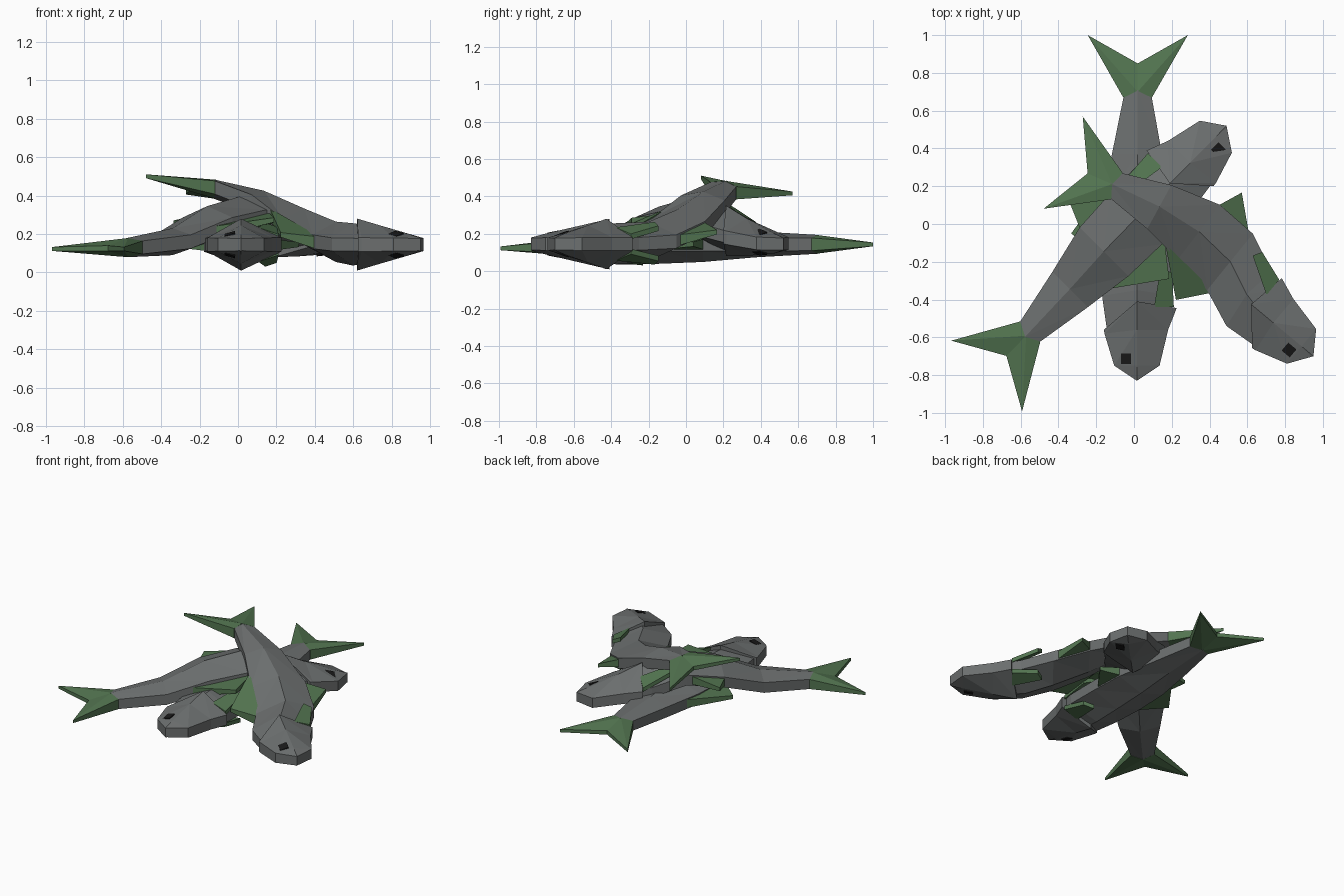
import bpy, bmesh
from math import radians, cos, sin
from mathutils import Vector

if "Cube" in bpy.data.objects:
    bpy.data.objects.remove(bpy.data.objects["Cube"])


def material(name, rgb):
    m = bpy.data.materials.new(name)
    m.diffuse_color = (*rgb, 1)
    m.use_nodes = True
    m.node_tree.nodes["Principled BSDF"].inputs["Base Color"].default_value = m.diffuse_color
    return m


GREY = material("scale_grey", (0.15, 0.16, 0.16))
GREEN = material("fin_green", (0.085, 0.175, 0.08))
BLACK = material("eye_black", (0.01, 0.01, 0.01))

# Spines: distance from nose, x, y, z, direction of the belly side (degrees), roll slope
SPINES = {
    "bottom_fish": [(0, 0.015, -0.83, 0.145, 0, 0), (1.83, 0.02, 1.0, 0.143, 0, 0)],
    "middle_fish": [(0, 0.49, 0.52, 0.145, 135, 0), (0.12, 0.405, 0.433, 0.15, 135, 0),
                    (0.42, 0.19, 0.215, 0.215, 135, 0), (0.68, 0.01, 0.03, 0.29, 135, 0),
                    (0.92, -0.16, -0.145, 0.25, 135, 0), (1.2, -0.34, -0.345, 0.16, 135, 0),
                    (1.5, -0.55, -0.57, 0.13, 135, 0), (1.83, -0.78, -0.805, 0.122, 135, 0)],
    "top_fish": [(0, 0.95, -0.70, 0.145, 50, 0), (0.42, 0.62, -0.425, 0.145, 50, 0),
                 (0.65, 0.53, -0.22, 0.15, 51, 0), (0.88, 0.375, -0.06, 0.22, 51, -0.03),
                 (1.18, 0.15, 0.085, 0.35, 61, -0.1), (1.5, -0.09, 0.2, 0.43, 66, -0.16),
                 (1.83, -0.375, 0.325, 0.458, 67, -0.16)],
}


def place(spine, s, p, z):
    """Map fish coordinates (along, across, up) onto the bent spine."""
    for a, b in zip(spine, spine[1:]):
        if s <= b[0] or b is spine[-1]:
            t = (s - a[0]) / (b[0] - a[0])
            _, x, y, cz, ang, roll = [u + (v - u) * t for u, v in zip(a, b)]
            r = radians(ang)
            return Vector((x + p * cos(r), y + p * sin(r), cz + z + p * roll))


def make(name, spine, verts, faces, mat):
    bm = bmesh.new()
    vs = [bm.verts.new(place(spine, *v)) for v in verts]
    for f in faces:
        bm.faces.new([vs[i] for i in f])
    bmesh.ops.remove_doubles(bm, verts=bm.verts, dist=1e-4)
    bmesh.ops.recalc_face_normals(bm, faces=bm.faces)
    me = bpy.data.meshes.new(name)
    bm.to_mesh(me)
    bm.free()
    me.materials.append(mat)
    ob = bpy.data.objects.new(name, me)
    bpy.context.collection.objects.link(ob)
    return ob


def loft(name, spine, sections, mat):
    """Six-sided sections: back s, ridge s, belly s, back width, belly width, ridge height, edge height."""
    verts, faces = [], []
    for sb, sr, sl, wb, wl, h, e in sections:
        verts += [(sb, -wb, e), (sr, 0, h), (sl, wl, e), (sl, wl, -e), (sr, 0, -h), (sb, -wb, -e)]
    for k in range(len(sections) - 1):
        for i in range(6):
            j = (i + 1) % 6
            a, b, c, d = 6 * k + i, 6 * k + j, 6 * k + 6 + j, 6 * k + 6 + i
            faces += [(a, b, c), (a, c, d)] if i in (0, 3) else [(a, b, d), (b, c, d)]
    n = 6 * (len(sections) - 1)
    for o in (0, n):
        faces += [(o, o + 1, o + 4, o + 5), (o + 1, o + 2, o + 3, o + 4)]
    return make(name, spine, verts, faces, mat)


def plate(name, spine, pts, mat):
    """Flat fin: points are along, across, height of middle, half thickness."""
    n = len(pts)
    verts = [(s, p, z + t) for s, p, z, t in pts] + [(s, p, z - t) for s, p, z, t in pts]
    faces = [tuple(range(n)), tuple(range(2 * n - 1, n - 1, -1))]
    faces += [(i, (i + 1) % n, n + (i + 1) % n, n + i) for i in range(n)]
    return make(name, spine, verts, faces, mat)


HEAD = [(0.004, 0, 0.004, 0.006, 0.006, 0.034, 0.032),
        (0.08, 0.08, 0.08, 0.12, 0.12, 0.056, 0.034),
        (0.25, 0.27, 0.27, 0.172, 0.165, 0.1, 0.036),
        (0.27, 0.42, 0.385, 0.175, 0.21, 0.135, 0.036)]
BODY = [(0.24, 0.36, 0.34, 0.155, 0.17, 0.1, 0.032),
        (0.45, 0.48, 0.45, 0.185, 0.19, 0.11, 0.034),
        (0.68, 0.68, 0.68, 0.195, 0.19, 0.105, 0.036),
        (0.92, 0.92, 0.92, 0.185, 0.18, 0.095, 0.036),
        (1.2, 1.2, 1.2, 0.135, 0.13, 0.07, 0.036),
        (1.5, 1.54, 1.5, 0.075, 0.075, 0.05, 0.034)]

for fish, spine in SPINES.items():
    loft(fish + "_head", spine, HEAD, GREY)
    loft(fish + "_body", spine, BODY, GREY)

    # Forked tail fin, one half per side
    verts, faces = [], []
    for side in (-1, 1):
        o = len(verts)
        for k in (1, -1):
            verts += [(1.53, 0, k * 0.05), (1.5, side * 0.076, k * 0.034),
                      (1.83, side * 0.265, k * 0.01), (1.68, 0, k * 0.014)]
        for q in (0, 4):
            faces += [(o + q, o + q + 1, o + q + 2), (o + q, o + q + 2, o + q + 3)]
        faces += [(o + i, o + i + 1, o + i + 5, o + i + 4) for i in (0, 1, 2)]
    make(fish + "_tail_fin", spine, verts, faces, GREEN)

    # Back fin and belly fin
    plate(fish + "_back_fin", spine, [(0.64, -0.17, 0, 0.034), (0.78, -0.35, 0, 0.012),
                                      (1.05, -0.15, 0, 0.03)], GREEN)
    plate(fish + "_belly_fin", spine, [(0.69, 0.17, 0, 0.03), (0.87, 0.3, 0, 0.012),
                                       (0.93, 0.16, 0, 0.03)], GREEN)

    # Side fins, one on each flank
    for k, label in ((1, "upper"), (-1, "lower")):
        pts = [(0.39, 0.09, 0.075), (0.6, 0.125, 0.1), (0.57, 0.185, 0.08), (0.39, 0.195, 0.04)]
        plate(fish + "_side_fin_" + label, spine, [(s, p, k * z, 0.014) for s, p, z in pts], GREEN)

    # Eyes: thin square plates on both flanks
    for k, label in ((1, "upper"), (-1, "lower")):
        pts = [(0.09, -0.085), (0.09, -0.03), (0.145, -0.03), (0.145, -0.085)]
        plate(fish + "_eye_" + label, spine,
              [(s, p, k * (0.054 + (s - 0.118) * 0.2 + (p + 0.057) * 0.3), 0.0045) for s, p in pts], BLACK)
